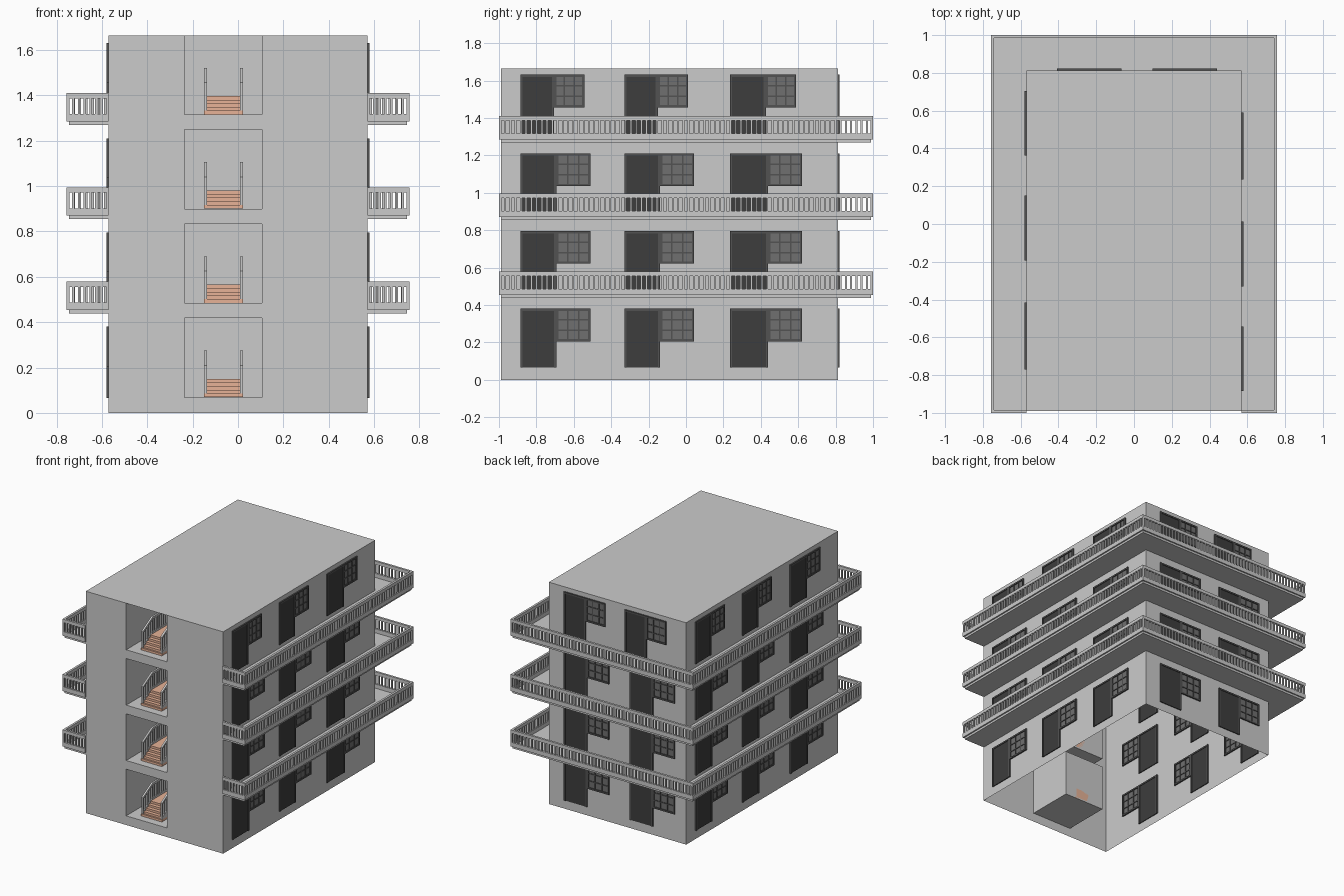
import bpy, bmesh
from math import radians, ceil
from mathutils import Matrix, Vector

if "Cube" in bpy.data.objects:
    bpy.data.objects.remove(bpy.data.objects["Cube"])

XW, YF, YB, H = 0.57, -0.99, 0.812, 1.665   # building half width, front, back, height
STOREY = 0.4155
AX0, AX1, AH, AD = -0.235, 0.105, 0.35, 0.36  # stair alcove


def material(name, rgb):
    m = bpy.data.materials.new(name)
    m.diffuse_color = (*rgb, 1)
    m.use_nodes = True
    m.node_tree.nodes["Principled BSDF"].inputs["Base Color"].default_value = m.diffuse_color
    return m


DOOR = material("door_dark", (0.047, 0.047, 0.047))
FRAME = material("frame_dark", (0.085, 0.085, 0.085))
GLASS = material("glass_grey", (0.16, 0.16, 0.16))
BRICK = material("stair_brown", (0.8, 0.45, 0.31))


def finish(name, bm, mat=None, fix=True):
    if fix:
        bmesh.ops.recalc_face_normals(bm, faces=bm.faces)
    me = bpy.data.meshes.new(name)
    bm.to_mesh(me)
    bm.free()
    ob = bpy.data.objects.new(name, me)
    bpy.context.collection.objects.link(ob)
    if mat:
        me.materials.append(mat)
    return ob


def add_box(bm, x0, x1, y0, y1, z0, z1):
    mat = Matrix.Translation(((x0 + x1) / 2, (y0 + y1) / 2, (z0 + z1) / 2))
    mat = mat @ Matrix.Diagonal((x1 - x0, y1 - y0, z1 - z0, 1))
    bmesh.ops.create_cube(bm, size=1, matrix=mat)


def add_prism(bm, profile, x0, x1):
    # extrude a (y, z) outline along x
    f = bm.faces.new([bm.verts.new((x0, y, z)) for y, z in profile])
    r = bmesh.ops.extrude_face_region(bm, geom=[f])
    vs = [v for v in r["geom"] if isinstance(v, bmesh.types.BMVert)]
    bmesh.ops.translate(bm, verts=vs, vec=(x1 - x0, 0, 0))


# Building shell: thin walls, open underneath, front pierced by four alcoves
bm = bmesh.new()


def quad(*pts):
    bm.faces.new([bm.verts.new(p) for p in pts])


quad((XW, YF, 0), (XW, YB, 0), (XW, YB, H), (XW, YF, H))
quad((-XW, YB, 0), (-XW, YF, 0), (-XW, YF, H), (-XW, YB, H))
quad((XW, YB, 0), (-XW, YB, 0), (-XW, YB, H), (XW, YB, H))
quad((-XW, YF, H), (XW, YF, H), (XW, YB, H), (-XW, YB, H))
for a, b in ((-XW, AX0), (AX1, XW)):
    quad((a, YF, 0), (b, YF, 0), (b, YF, H), (a, YF, H))
low = 0
for i in range(4):
    z0 = 0.0685 + STOREY * i
    z1 = min(z0 + AH, H - 0.0005)
    y1 = YF + AD
    quad((AX0, YF, low), (AX1, YF, low), (AX1, YF, z0), (AX0, YF, z0))
    quad((AX0, YF, z0), (AX1, YF, z0), (AX1, y1, z0), (AX0, y1, z0))
    quad((AX0, y1, z1), (AX1, y1, z1), (AX1, YF, z1), (AX0, YF, z1))
    quad((AX0, y1, z0), (AX1, y1, z0), (AX1, y1, z1), (AX0, y1, z1))
    quad((AX0, YF, z0), (AX0, y1, z0), (AX0, y1, z1), (AX0, YF, z1))
    quad((AX1, y1, z0), (AX1, YF, z0), (AX1, YF, z1), (AX1, y1, z1))
    low = z1
finish("building_shell", bm, fix=False)

# Stairs and their railings, one flight per storey
stairs, rails = bmesh.new(), bmesh.new()
for i in range(4):
    z = 0.07 + STOREY * i
    ys, ye = -0.935, YF + AD
    add_box(stairs, -0.15, 0.022, ys, ye, z, z + 0.016)
    prof = [(ye, z + 0.01), (ys + 0.012, z + 0.01)]
    for k in range(4):
        y = ys + 0.012 + 0.027 * k
        top = z + 0.016 * (k + 2)
        prof += [(y, top), (y + 0.027, top)]
    prof += [(ye, z + 0.08)]
    add_prism(stairs, prof, -0.136, 0.008)
    ya, yb = ys + 0.005, ys + 0.12
    for x in (-0.15, 0.008):
        add_prism(rails, [(ya, z + 0.125), (ya, z + 0.14), (yb, z + 0.205), (ye, z + 0.205),
                          (ye, z + 0.19), (yb, z + 0.19)], x, x + 0.014)
        add_prism(rails, [(ya, z + 0.016), (ya, z + 0.03), (yb, z + 0.095), (ye, z + 0.095),
                          (ye, z + 0.016)], x, x + 0.014)
        for k in range(12):
            y = ya + k * (ye - ya - 0.01) / 11
            lift = 0.065 * min(1, (y - ya) / (yb - ya))
            add_box(rails, x + 0.001, x + 0.013, y, y + 0.01, z + 0.02, z + 0.13 + lift)
finish("stairs", stairs, BRICK)
finish("stair_railings", rails)

# Balconies: U-shaped slabs wrapping three sides, with railings
slab, rail = bmesh.new(), bmesh.new()
R, T, STEP = 0.757, 0.016, 0.0283


def add_run(horizontal, a, b, c, z):
    # railing run from a to b, occupying c..c+T across
    def piece(p, q, inset, z0, z1):
        u, v = (p, q), (c + inset, c + T - inset)
        add_box(rail, *(u + v if horizontal else v + u), z0, z1)
    piece(a, b, 0, z + 0.016, z + 0.048)
    piece(a, b, 0, z + 0.117, z + 0.141)
    n = ceil((b - a) / STEP)
    for k in range(n + 1):
        p = a + (b - a - 0.01) * k / n
        piece(p, p + 0.01, 0.002, z + 0.04, z + 0.12)


for i in range(3):
    z = 0.4385 + STOREY * i
    for s in (-1, 1):
        xs = sorted((s * XW, s * 0.746))
        add_box(slab, *xs, YF, 0.99, z, z + 0.018)
        add_run(False, -1, 1, R - T if s > 0 else -R, z)
        add_run(True, *sorted((s * XW, s * R)), -1, z)
    add_box(slab, -XW, XW, YB, 0.99, z, z + 0.018)
    add_run(True, -R, R, 1 - T, z)
finish("balcony_slabs", slab)
finish("balcony_railings", rail)


# Doors with a window beside each; local x runs along the wall, -y is outward
def wall_openings(side, starts, rot, loc):
    doors, frames, panes = bmesh.new(), bmesh.new(), bmesh.new()
    for i in range(4):
        for j, u in enumerate(starts):
            top = i == 3
            if top and side == "back" and j:
                u -= 0.04
            z0 = 0.065 + STOREY * i + (0.005 if top else 0)
            z1 = z0 + 0.315
            dw = (0.18 if top else 0.192) + (0.012 if j == 2 else 0)
            ww = 0.162 if top else 0.182
            f = 0.012
            # door leaf and frame
            add_box(doors, u + f, u + dw - f, -0.006, 0.006, z0, z1 - f)
            for a, b, c, d in ((u, u + f, z0, z1), (u + dw - f, u + dw, z0, z1),
                               (u, u + dw, z1 - f, z1)):
                add_box(frames, a, b, -0.01, 0.01, c, d)
            # window panes, frame and glazing bars
            w0, w1, s0 = u + dw, u + dw + ww, z1 - 0.175
            add_box(panes, w0, w1, -0.003, 0.003, s0, z1)
            for k in range(4):
                h = 0.006 if k in (0, 3) else 0.004
                t = 0.01 if k in (0, 3) else 0.007
                a = w0 + h + (ww - 2 * h) * k / 3
                b = s0 + h + (0.175 - 2 * h) * k / 3
                if k == 3:
                    a, b = w1 - h, z1 - h
                elif k == 0:
                    a, b = w0 + h, s0 + h
                add_box(frames, a - h, a + h, -t, t, s0, z1)
                add_box(frames, w0, w1, -t, t, b - h, b + h)
    for part, b, m in (("doors", doors, DOOR), ("frames", frames, FRAME),
                       ("window_panes", panes, GLASS)):
        ob = finish(side + "_" + part, b, m)
        ob.rotation_euler.z = radians(rot)
        ob.location = Vector(loc)


wall_openings("right", (-0.885, -0.33, 0.235), 90, (XW, 0, 0))
wall_openings("left", (-0.885, -0.33, 0.235), -90, (-XW, -0.18, 0))
wall_openings("back", (-0.44, 0.105), 180, (0, YB, 0))
